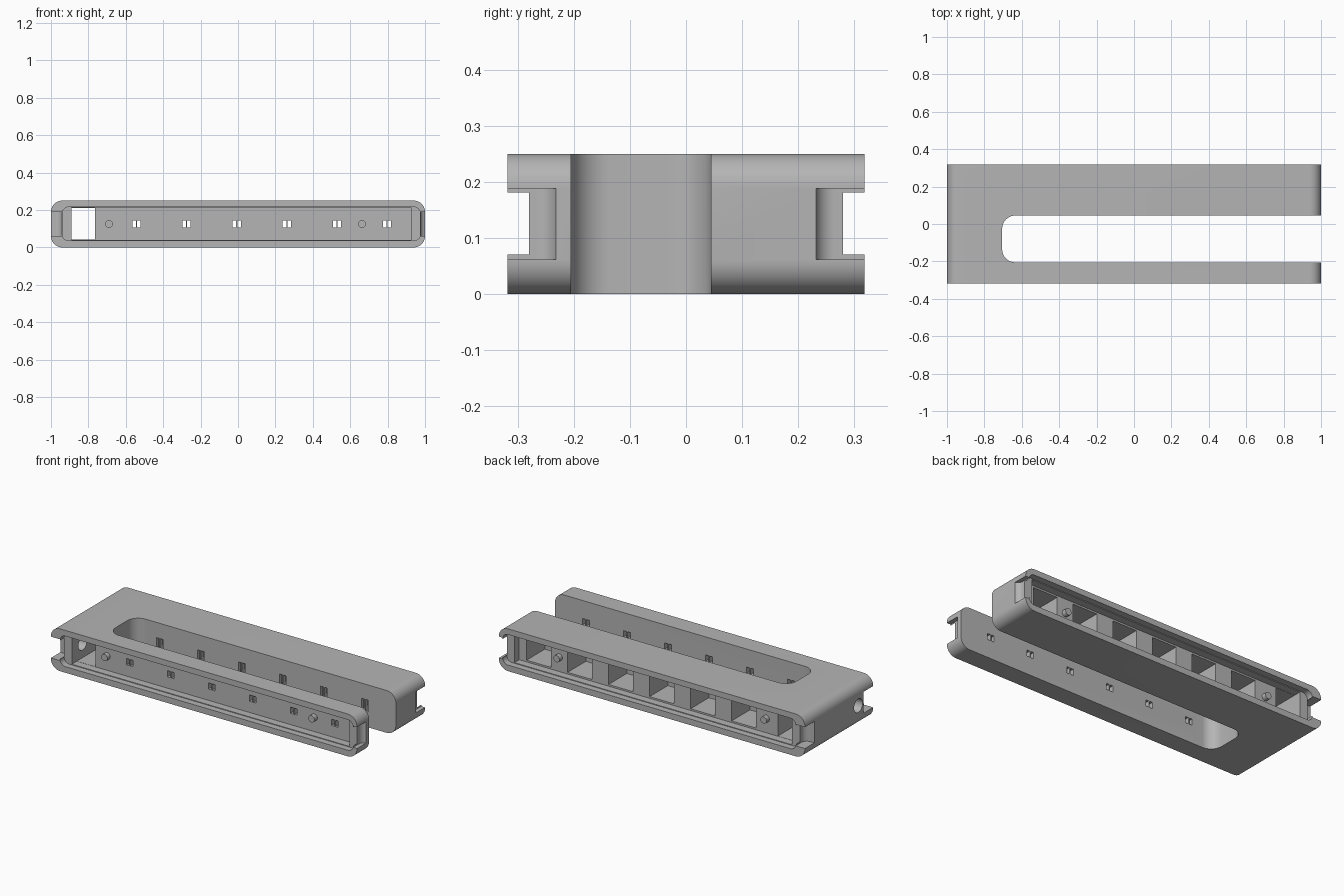
import bpy, bmesh, math
from mathutils import Vector

cube = bpy.data.objects.get("Cube")
if cube:
    bpy.data.objects.remove(cube, do_unlink=True)

grey = bpy.data.materials.new("plain grey")
grey.use_nodes = True
grey.diffuse_color = (0.46, 0.46, 0.46, 1)
grey.node_tree.nodes["Principled BSDF"].inputs["Base Color"].default_value = grey.diffuse_color


def outline(u0, u1, v0, v1, r, steps=10):
    """Rectangle outline, with rounded corners when r > 0."""
    if r == 0:
        return [(u0, v0), (u1, v0), (u1, v1), (u0, v1)]
    corners = [(u1 - r, v1 - r), (u0 + r, v1 - r), (u0 + r, v0 + r), (u1 - r, v0 + r)]
    points = []
    for quarter, (cu, cv) in enumerate(corners):
        for i in range(steps + 1):
            a = (quarter + i / steps) * math.pi / 2
            points.append((cu + r * math.cos(a), cv + r * math.sin(a)))
    return points


def prism(name, axis, u, v, depth, r=0):
    """Outline extruded along an axis; u and v are the other two axes in order."""
    place = {"x": lambda p, d: (d, p[0], p[1]),
             "y": lambda p, d: (p[0], d, p[1]),
             "z": lambda p, d: (p[0], p[1], d)}[axis]
    bm = bmesh.new()
    ring = [bm.verts.new(place(p, depth[0])) for p in outline(*u, *v, r)]
    face = bm.faces.new(ring)
    made = bmesh.ops.extrude_face_region(bm, geom=[face])["geom"]
    shift = Vector(place((0, 0), depth[1] - depth[0]))
    bmesh.ops.translate(bm, vec=shift, verts=[g for g in made if isinstance(g, bmesh.types.BMVert)])
    bmesh.ops.recalc_face_normals(bm, faces=bm.faces)
    mesh = bpy.data.meshes.new(name)
    bm.to_mesh(mesh)
    bm.free()
    mesh.materials.append(grey)
    obj = bpy.data.objects.new(name, mesh)
    bpy.context.collection.objects.link(obj)
    return obj


def cut(obj, *args, **kwargs):
    """Subtract a prism from the object."""
    cutter = prism("cutter", *args, **kwargs)
    cutter.hide_render = True
    mod = obj.modifiers.new("cut", "BOOLEAN")
    mod.operation = "DIFFERENCE"
    mod.solver = "EXACT"
    mod.object = cutter
    bpy.context.view_layer.objects.active = obj
    bpy.ops.object.modifier_apply(modifier=mod.name)
    bpy.data.objects.remove(cutter, do_unlink=True)


def span(center, size):
    return (center - size / 2, center + size / 2)


def smooth(obj):
    bpy.ops.object.select_all(action="DESELECT")
    obj.select_set(True)
    bpy.context.view_layer.objects.active = obj
    bpy.ops.object.shade_smooth_by_angle(angle=math.radians(30))


MID = 0.125
PANEL = 0.235
slot_centers = [-0.543 + 0.268 * i for i in range(6)]

# Fork-shaped body with a long open slot
body = prism("fork_body", "y", (-1, 1), (0, 0.25), (-0.318, 0.318), r=0.06)
cut(body, "z", (-0.705, 1.4), (-0.205, 0.045), (-0.1, 0.35), r=0.07)

# Lid recess, deep pocket and end notches on both long sides
for side in (-1, 1):
    def depth(inner, outer=0.4):
        return tuple(sorted((side * inner, side * outer)))
    cut(body, "y", (-0.94, 0.975), (0.036, 0.216), depth(0.28), r=0.035)
    cut(body, "y", (-0.89, 0.925), (0.04, 0.212), depth(PANEL))
    for ends in ((-1.2, -0.94), (0.975, 1.2)):
        cut(body, "z", ends, depth(0.23), (0.062, 0.188), r=0.035)

# Cable cavity through the closed end, with a round cable entry
cut(body, "y", (-0.889, -0.765), (0.041, 0.211), (-0.26, 0.26))
cut(body, "x", span(-0.18, 0.08), span(MID, 0.08), (-1.1, -0.85), r=0.0399)

# Square cells in the thick arm and paired slits through both arms
for x in slot_centers:
    cut(body, "y", span(x, 0.16), (0.05, 0.202), (0.065, 0.26))
    for offset in (-0.0125, 0.0125):
        cut(body, "y", span(x + offset, 0.019), span(MID, 0.037), (-0.26, -0.18))
        cut(body, "y", span(x + offset, 0.019), span(MID, 0.07), (0.02, 0.09))
smooth(body)

# Locating pegs on the recessed panels
for side, label in ((-1, "front"), (1, "back")):
    for x, end in ((-0.69, "inner"), (0.663, "outer")):
        reach = tuple(sorted((side * (PANEL - 0.01), side * 0.262)))
        peg = prism(f"{label}_{end}_peg", "y", span(x, 0.04), span(MID, 0.04), reach, r=0.0199)
        smooth(peg)
